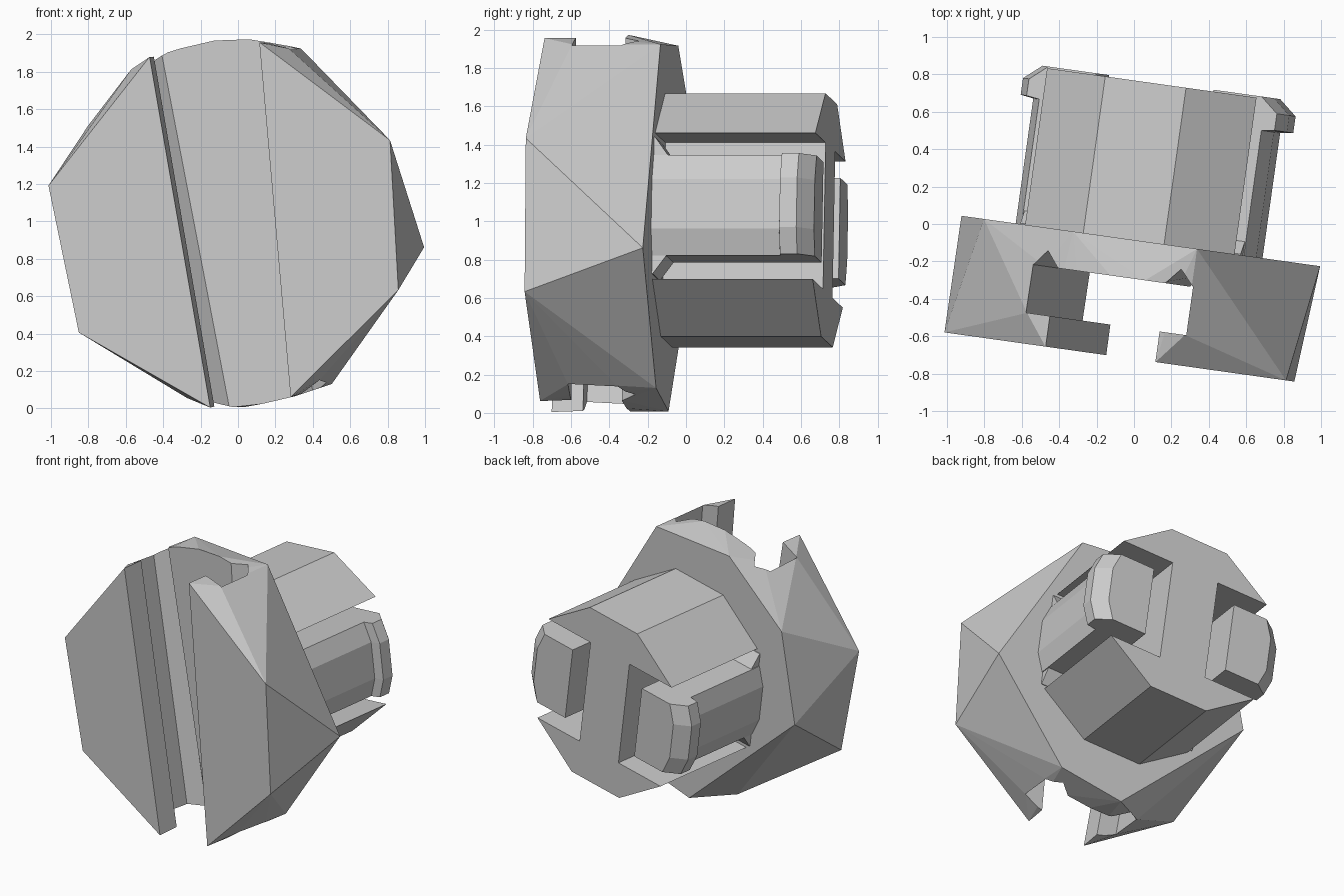
import bpy, bmesh, math
from mathutils import Matrix

cube = bpy.data.objects.get("Cube")
if cube:
    bpy.data.objects.remove(cube, do_unlink=True)

grey = bpy.data.materials.new("plain_grey")
grey.use_nodes = True
grey.diffuse_color = (0.6, 0.6, 0.6, 1)
grey.node_tree.nodes["Principled BSDF"].inputs["Base Color"].default_value = (0.6, 0.6, 0.6, 1)

# Whole fitting is yawed and rolled a little about its axis
POSE = (Matrix.Translation((0, 0, 1)) @ Matrix.Rotation(math.radians(-8), 4, 'Z')
        @ Matrix.Rotation(math.radians(-7.5), 4, 'Y') @ Matrix.Translation((0.04, 0, 0)))


def finish(name, bm):
    bmesh.ops.recalc_face_normals(bm, faces=bm.faces)
    mesh = bpy.data.meshes.new(name)
    bm.to_mesh(mesh)
    bm.free()
    obj = bpy.data.objects.new(name, mesh)
    mesh.materials.append(grey)
    obj.matrix_world = POSE
    bpy.context.collection.objects.link(obj)
    return obj


def loft(name, rings):
    """Skin matching rings of points and cap both ends."""
    bm = bmesh.new()
    loops = [[bm.verts.new(p) for p in ring] for ring in rings]
    n = len(loops[0])
    for a, b in zip(loops, loops[1:]):
        for i in range(n):
            j = (i + 1) % n
            bm.faces.new((a[i], a[j], b[j], b[i]))
    bm.faces.new(loops[0])
    bm.faces.new(loops[-1])
    return finish(name, bm)


def mirrored(half):
    return half + [(-x, y) for x, y in reversed(half)]


# Flange: faceted head, hulled from its front outline, jaw corners,
# round slot floor ends and back rim
FRONT, JAW, FLOOR, BACK = -0.715, -0.55, -0.29, -0.085
front = mirrored([(0.30, 0.92), (0.93, 0.31), (0.87, -0.49), (0.22, -0.98)])
jaws = mirrored([(0.43, 0.87), (0.36, -0.91)])
floor = [(0.98 * math.sin(math.radians(a)), side * 0.98 * math.cos(math.radians(a)) - 0.01)
         for a in range(-22, 23, 11) for side in (1, -1)]
rim = [(0.43, 0.87), (0.95, -0.27), (0.36, -0.93), (-0.12, -0.99),
       (-0.97, -0.02), (-0.765, 0.61), (-0.235, 0.95)]
bm = bmesh.new()
for depth, outline in ((FRONT, front), (JAW, jaws), (FLOOR, floor), (BACK, rim)):
    for x, z in outline:
        bm.verts.new((x, depth, z))
bmesh.ops.convex_hull(bm, input=bm.verts[:])
bmesh.ops.delete(bm, geom=[v for v in bm.verts if not v.link_faces], context='VERTS')
bmesh.ops.dissolve_limit(bm, angle_limit=0.01, verts=bm.verts[:], edges=bm.edges[:])
flange = finish("flange", bm)


# Tapered T-slot with relief grooves in its floor corners
def slot_ring(z):
    h = 0.26 + 0.042 * z
    wall, groove = h + 0.14, 0.235 + 0.06 * z
    half = [(h, -0.9), (h, JAW), (wall, JAW), (wall, FLOOR),
            ((wall + groove) / 2, FLOOR + 0.085), (groove, FLOOR)]
    return [(x, y, z) for x, y in mirrored(half)]


cutter = loft("slot_cutter", [slot_ring(-1.2), slot_ring(1.2)])
cutter.hide_render = True
cutter.hide_set(True)
cut = flange.modifiers.new("slot", 'BOOLEAN')
cut.operation = 'DIFFERENCE'
cut.solver = 'EXACT'
cut.object = cutter

# Plug: octagonal body with a deep open recess on both sides
body = mirrored([(0.22, 0.64), (0.57, 0.385), (0.18, 0.385),
                 (0.18, -0.385), (0.57, -0.385), (0.22, -0.64)])
loft("plug_body", [[(x, y, z) for x, z in body] for y in (-0.15, 0.76)])

# Latches with hooked tips and bowed outer faces, plus gussets at their roots
LATCH = [(0.32, -0.15), (0.32, 0.77), (0.64, 0.77), (0.735, 0.69),
         (0.735, 0.60), (0.665, 0.59), (0.665, -0.15)]
for side, label in ((1, "left"), (-1, "right")):
    rings = []
    for z, bow in ((-0.265, 0.06), (-0.13, 0.01), (0.13, 0.01), (0.265, 0.06)):
        rings.append([(side * (x - (bow if x > 0.5 else 0)), y, z) for x, y in LATCH])
    loft(label + "_latch", rings)
    for up, place in ((1, "upper"), (-1, "lower")):
        wedge = [(0.25, -0.12), (0.36, -0.12), (0.36, -0.08), (0.25, 0.0)]
        loft(f"{label}_{place}_gusset",
             [[(side * x, y, up * z) for z, y in wedge] for x in (0.32, 0.60)])
